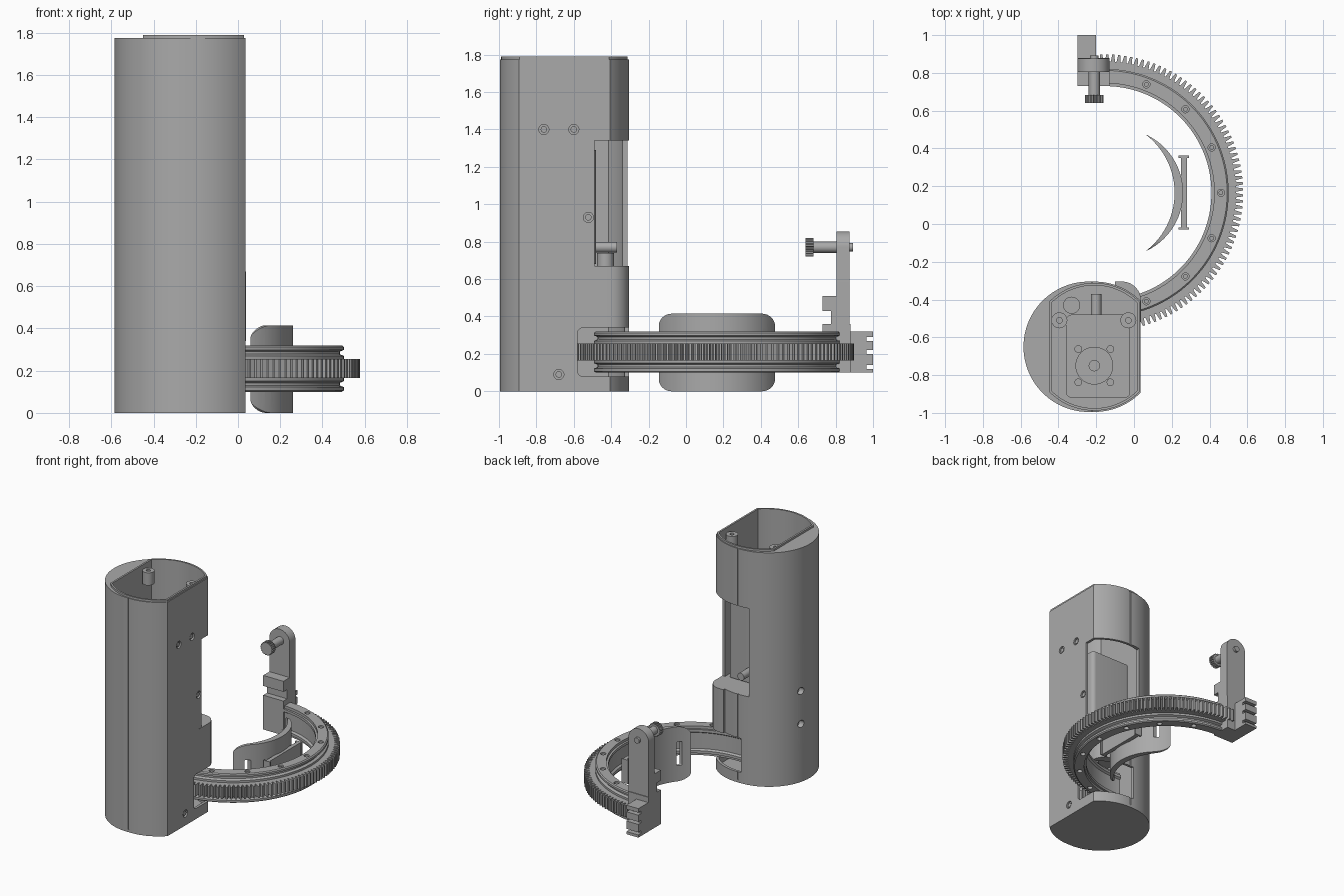
import bpy, bmesh
from math import sin, cos, radians, pi

if "Cube" in bpy.data.objects:
    bpy.data.objects.remove(bpy.data.objects["Cube"])

grey = bpy.data.materials.new("plain_grey")
grey.use_nodes = True
grey.diffuse_color = (0.4, 0.4, 0.4, 1)
grey.node_tree.nodes["Principled BSDF"].inputs["Base Color"].default_value = (0.4, 0.4, 0.4, 1)


def finish(name, bm):
    bmesh.ops.recalc_face_normals(bm, faces=bm.faces)
    mesh = bpy.data.meshes.new(name)
    bm.to_mesh(mesh)
    bm.free()
    mesh.materials.append(grey)
    ob = bpy.data.objects.new(name, mesh)
    bpy.context.collection.objects.link(ob)
    return ob


def prism(name, pts, lo, hi, axis="z"):
    """Extrude a closed 2D outline along an axis."""
    place = {"z": lambda a, b, h: (a, b, h),
             "x": lambda a, b, h: (h, a, b),
             "y": lambda a, b, h: (a, h, b)}[axis]
    bm = bmesh.new()
    low = [bm.verts.new(place(a, b, lo)) for a, b in pts]
    high = [bm.verts.new(place(a, b, hi)) for a, b in pts]
    bm.faces.new(low)
    bm.faces.new(high)
    for i in range(len(pts)):
        j = (i + 1) % len(pts)
        bm.faces.new((low[i], low[j], high[j], high[i]))
    return finish(name, bm)


def arc(cx, cy, r, a0, a1, n):
    return [(cx + r * cos(radians(a0 + (a1 - a0) * i / n)),
             cy + r * sin(radians(a0 + (a1 - a0) * i / n))) for i in range(n + 1)]


def disc(cx, cy, r, n=32):
    return arc(cx, cy, r, 0, 360, n)[:-1]


def rrect(x0, x1, y0, y1, r):
    return (arc(x1 - r, y1 - r, r, 0, 90, 8) + arc(x0 + r, y1 - r, r, 90, 180, 8)
            + arc(x0 + r, y0 + r, r, 180, 270, 8) + arc(x1 - r, y0 + r, r, 270, 360, 8))


def box(name, x0, x1, y0, y1, z0, z1):
    return prism(name, [(x0, y0), (x1, y0), (x1, y1), (x0, y1)], z0, z1)


def boolean(ob, cutter, op="DIFFERENCE"):
    mod = ob.modifiers.new("cut", "BOOLEAN")
    mod.operation, mod.object, mod.solver = op, cutter, "EXACT"
    bpy.context.view_layer.objects.active = ob
    bpy.ops.object.modifier_apply(modifier=mod.name)
    bpy.data.objects.remove(cutter)


def clipped(r, half):
    """Circle with flat left and right sides."""
    a = pi / 2 - 0
    right = [(-0.21 + half, -0.65)]
    from_pts = disc(-0.21, -0.65, r, 120)
    edge = (r * r - half * half) ** 0.5
    arc_top = [p for p in from_pts if p[1] > -0.65 + edge + 0.002]
    arc_low = [p for p in from_pts if p[1] < -0.65 - edge - 0.002]
    corner = lambda s, t: (-0.21 + s * half, -0.65 + t * edge)
    return ([corner(1, 1)] + arc_top + [corner(-1, 1), corner(-1, -1)]
            + arc_low + [corner(1, -1)])


# Tower: round on one side, flattened on the other, hollow inside
outer = [p for p in clipped(0.345, 0.245) if p[0] > -0.21]
upper = [p for p in outer if p[1] > -0.65]
lower = [p for p in outer if p[1] < -0.65]
outline = upper + arc(-0.24, -0.65, 0.345, 90, 270, 64) + lower
tower = prism("tower_shell", outline, 0, 1.775)
boolean(tower, prism("bore", clipped(0.325, 0.225), 0.03, 2))
boolean(tower, box("window", -0.31, 0.2, -0.49, -0.2, 0.67, 1.34))
boolean(tower, prism("ring_slot", rrect(-0.58, -0.1, 0.08, 0.34, 0.03), -0.25, 0.2, "x"))
for y in (-1.1, -0.311):
    boolean(tower, box("seam", -0.226, -0.22, y, y + 0.111, 0.02, 1.9))
bolt_spots = [(-0.76, 1.4), (-0.6, 1.4), (-0.522, 0.93), (-0.68, 0.09)]
for y, z in bolt_spots:
    boolean(tower, prism("bolt_hole", disc(y, z, 0.027), 0.021, 0.1, "x"))
    prism("bolt_head", disc(y, z, 0.017), 0.018, 0.03, "x")
for z in (0.69, 0.44):
    boolean(tower, prism("side_hole", disc(-0.56, z, 0.027), -0.7, -0.54, "x"))

rim = prism("tower_rim", clipped(0.338, 0.239), 1.77, 1.79)
boolean(rim, prism("rim_bore", clipped(0.325, 0.225), 1.7, 1.9))

# Fuller collar between the window and the ring slot
collar_pts = [(-0.1, -0.52), (0.037, -0.52)] + arc(-0.063, -0.405, 0.1, 0, 90, 16) + [(-0.1, -0.305)]
collar = prism("collar", collar_pts, 0.34, 0.67)
boolean(collar, prism("collar_bore", clipped(0.325, 0.225), 0.2, 0.8))

# Lid bosses under the rim
for x in (-0.395, -0.03):
    boss = prism("lid_boss", disc(x, -0.51, 0.042), 1.66, 1.755)
    boolean(boss, prism("boss_hole", disc(x, -0.51, 0.015), 1.7, 1.8))

# Motor, its face plate, shaft, and the pinion that drives the ring
prism("motor_body", rrect(-0.36, -0.02, -0.92, -0.48, 0.03), 0.68, 1.29)
prism("motor_flange", disc(-0.21, -0.75, 0.1), 1.28, 1.31)
prism("motor_shaft", disc(-0.21, -0.75, 0.03), 1.3, 1.35)
for sx in (-1, 1):
    for sy in (-1, 1):
        prism("motor_screw", disc(-0.21 + sx * 0.085, -0.75 + sy * 0.088, 0.02), 1.28, 1.3)
prism("inner_shelf", clipped(0.33, 0.23), 0.62, 0.67)
prism("shelf_pin", disc(-0.2, 0.77, 0.028), -0.48, -0.37, "y")
prism("shelf_post", disc(-0.33, -0.43, 0.045), 0.66, 0.74)


def gear_outline(cx, cy, r0, r1, a0, a1, pitch):
    pts = []
    for i in range(round((a1 - a0) / pitch)):
        for f, r in ((0, r0), (0.2, r0), (0.4, r1), (0.75, r1), (0.95, r0)):
            t = radians(a0 + (i + f) * pitch)
            pts.append((cx + r * cos(t), cy + r * sin(t)))
    return pts


prism("pinion", gear_outline(-0.2, -0.68, 0.09, 0.125, 0, 360, 15), 0.165, 0.255)
prism("pinion_shaft", disc(-0.2, -0.68, 0.03), 0.02, 0.63)

# Half ring: grooved track swept around its centre
RX, RY = -0.155, 0.165
half = [(0.58, 0.21), (0.58, 0.15), (0.565, 0.14), (0.565, 0.12), (0.58, 0.12), (0.58, 0.1),
        (0.648, 0.1), (0.656, 0.107), (0.656, 0.122), (0.637, 0.13), (0.637, 0.142), (0.656, 0.15)]
profile = half + [(r, 0.42 - z) for r, z in reversed(half[1:])]
bm = bmesh.new()
loops = []
for i in range(97):
    t = radians(-96 + 186 * i / 96)
    loops.append([bm.verts.new((RX + r * cos(t), RY + r * sin(t), z)) for r, z in profile])
for a, b in zip(loops, loops[1:]):
    for i in range(len(profile)):
        j = (i + 1) % len(profile)
        bm.faces.new((a[i], a[j], b[j], b[i]))
bm.faces.new(loops[0])
bm.faces.new(loops[-1])
ring = finish("half_ring", bm)
for k in range(-3, 4):
    t = radians(23 * k)
    x, y = RX + 0.615 * cos(t), RY + 0.615 * sin(t)
    boolean(ring, prism("ring_hole", disc(x, y, 0.019, 20), 0.295, 0.4))
    boolean(ring, prism("ring_hole", disc(x, y, 0.019, 20), 0, 0.125))
    prism("ring_screw", disc(x, y, 0.012, 16), 0.29, 0.312)

teeth = gear_outline(RX, RY, 0.695, 0.733, -95, 92.5, 2.5)
prism("ring_teeth", teeth + arc(RX, RY, 0.64, 92.5, -95, 90), 0.165, 0.255)

# Curved rest inside the ring, with rounded corners and end slots
crescent = arc(-0.08, 0.165, 0.34, -65.7, 65.7, 40) + arc(-0.1725, 0.165, 0.3875, 53, -53, 40)
rest = prism("curved_rest", crescent, 0, 0.415)
boolean(rest, prism("rest_shape", rrect(-0.147, 0.477, 0, 0.415, 0.07), -0.2, 0.5, "x"), "INTERSECT")
for y in (-0.09, 0.42):
    boolean(rest, prism("rest_slot", rrect(y - 0.015, y + 0.015, 0.12, 0.3, 0.008), -0.1, 0.4, "x"))
box("rest_back_plate", 0.25, 0.28, -0.02, 0.35, 0.12, 0.3)
for y in (-0.03, 0.35):
    box("rest_tab", 0.235, 0.29, y, y + 0.012, 0.12, 0.3)

# Clamp bracket on the free end of the ring
box("clamp_body", -0.3, -0.13, 0.73, 0.88, 0.1, 0.36)
box("clamp_neck", -0.3, -0.13, 0.775, 0.875, 0.35, 0.45)
box("clamp_step", -0.3, -0.13, 0.73, 0.875, 0.43, 0.51)
tail = box("clamp_tail", -0.3, -0.2, 0.87, 1.0, 0.1, 0.32)
for z in (0.13, 0.21, 0.28):
    boolean(tail, box("tail_notch", -0.4, -0.1, 0.965, 1.1, z - 0.01, z + 0.01))
arm = prism("clamp_arm", [(-0.3, 0.45), (-0.13, 0.45)] + arc(-0.215, 0.77, 0.085, 0, 180, 32),
            0.805, 0.875, "y")

# Thumb screw through the arm
prism("thumb_screw_shaft", disc(-0.21, 0.77, 0.03), 0.67, 0.82, "y")
prism("thumb_screw_head", gear_outline(-0.21, 0.77, 0.044, 0.05, 0, 360, 18), 0.64, 0.682, "y")
prism("thumb_screw_tip", disc(-0.21, 0.77, 0.022), 0.87, 0.892, "y")

# Smooth the curved walls, keep the edges crisp
for ob in bpy.context.scene.objects:
    ob.select_set(ob.type == "MESH")
bpy.context.view_layer.objects.active = tower
bpy.ops.object.shade_smooth_by_angle(angle=radians(25))
